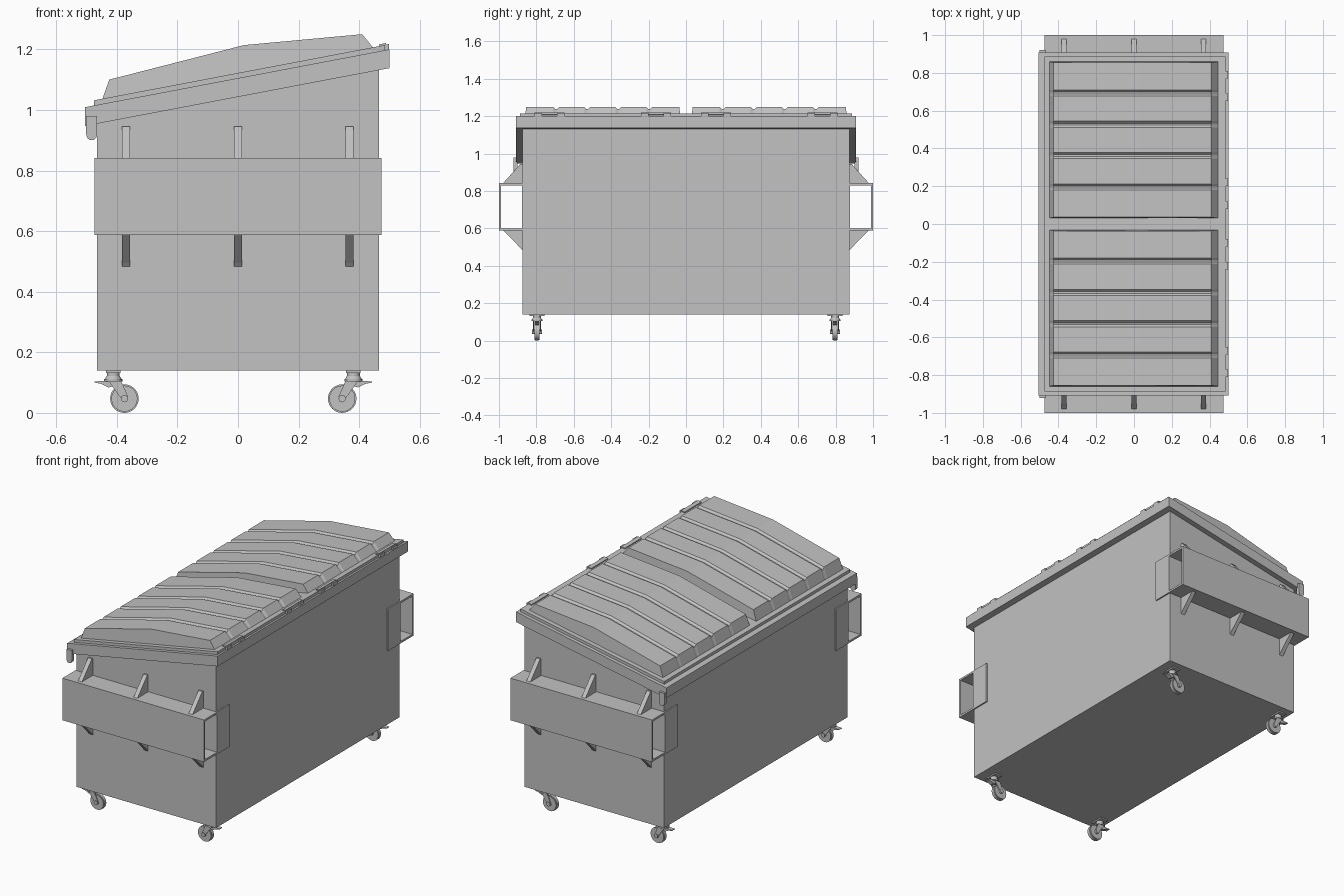
import bpy, bmesh, math
from mathutils import Matrix, Vector

cube = bpy.data.objects.get("Cube")
if cube:
    bpy.data.objects.remove(cube, do_unlink=True)

GREY = (0.54, 0.54, 0.54, 1)
steel = bpy.data.materials.new("grey steel")
steel.use_nodes = True
steel.diffuse_color = GREY
steel.node_tree.nodes["Principled BSDF"].inputs["Base Color"].default_value = GREY


def finish(name, bm, smooth=False):
    bmesh.ops.recalc_face_normals(bm, faces=bm.faces)
    mesh = bpy.data.meshes.new(name)
    bm.to_mesh(mesh)
    bm.free()
    mesh.materials.append(steel)
    ob = bpy.data.objects.new(name, mesh)
    bpy.context.collection.objects.link(ob)
    if smooth:
        bpy.ops.object.select_all(action='DESELECT')
        ob.select_set(True)
        bpy.context.view_layer.objects.active = ob
        bpy.ops.object.shade_smooth_by_angle(angle=math.radians(35))
    return ob


def add_prism(bm, profile, axis, a, b):
    """Extrude a profile along axis x (points y,z) or axis y (points x,z)."""
    place = (lambda p, t: (t, p[0], p[1])) if axis == 'x' else (lambda p, t: (p[0], t, p[1]))
    face = bm.faces.new([bm.verts.new(place(p, a)) for p in profile])
    out = bmesh.ops.extrude_face_region(bm, geom=[face])
    move = Vector(place((0, 0), b - a))
    bmesh.ops.translate(bm, vec=move, verts=[v for v in out["geom"] if isinstance(v, bmesh.types.BMVert)])


def add_box(bm, x0, x1, y0, y1, z0, z1):
    add_prism(bm, [(x0, z0), (x1, z0), (x1, z1), (x0, z1)], 'y', y0, y1)


def add_cylinder(bm, centre, radius, depth, axis='z', sides=24, top=None):
    turn = Matrix.Rotation(math.pi / 2, 4, 'X') if axis == 'y' else Matrix()
    bmesh.ops.create_cone(bm, cap_ends=True, segments=sides, radius1=radius,
                          radius2=radius if top is None else top, depth=depth,
                          matrix=Matrix.Translation(centre) @ turn)


def prism(name, profile, axis, a, b):
    bm = bmesh.new()
    add_prism(bm, profile, axis, a, b)
    return finish(name, bm)


def slope(x, lift=0):
    """Height of the slanted rim top at x."""
    return 1.105 + 0.19 * x + lift


def slanted(x0, x1, low, high):
    return [(x0, slope(x0, low)), (x1, slope(x1, low)), (x1, slope(x1, high)), (x0, slope(x0, high))]


# Bin body and slanted rim
prism("bin_body", [(-0.465, 0.14), (0.465, 0.14), (0.465, slope(0.465, -0.03)),
                   (-0.465, slope(-0.465, -0.03))], 'y', -0.875, 0.875)
prism("rim", slanted(-0.505, 0.5, -0.062, 0), 'y', -0.908, 0.908)
prism("lid_flange", slanted(-0.475, 0.485, -0.01, 0.017), 'y', -0.887, 0.887)

# Two domed lids with V grooves running front to back of each lid
CREST = [(-0.425, 1.10), (0.02, 1.214), (0.41, 1.25)]


def lid(name, side):
    start, pitch, panels = 0.03, 0.166, 5
    stations = [(start, 0)]
    for i in range(1, panels):
        y = start + pitch * i
        stations += [(y - 0.016, 0), (y - 0.005, 0.012), (y + 0.005, 0.012), (y + 0.016, 0)]
    stations.append((start + pitch * panels, 0))
    bm = bmesh.new()
    rows = []
    for i, (y, drop) in enumerate(stations):
        inset = 0.006 if i == 0 else -0.006 if i == len(stations) - 1 else 0
        row = [(-0.45, y, slope(-0.45, 0.01))]
        row += [(x, y + inset, z - drop) for x, z in CREST]
        row.append((0.45, y, slope(0.45, 0.01)))
        rows.append([bm.verts.new((x, side * yy, z)) for x, yy, z in row])
    for a, b in zip(rows, rows[1:]):
        for j in range(len(a)):
            k = (j + 1) % len(a)
            bm.faces.new((a[j], a[k], b[k], b[j]))
    bm.faces.new(rows[0])
    bm.faces.new(rows[-1])
    finish(name, bm)


for side, label in ((-1, "front"), (1, "back")):
    lid(label + "_lid", side)

    # Lid hinges along the high edge
    for n, y in enumerate((0.16, 0.73)):
        bm = bmesh.new()
        cy = side * y
        add_prism(bm, slanted(0.465, 0.488, 0.01, 0.023), 'y', cy - 0.08, cy + 0.08)
        for off in (-0.06, 0.06):
            add_prism(bm, slanted(0.48, 0.498, -0.005, 0.018), 'y', cy + off - 0.02, cy + off + 0.02)
        finish(f"{label}_hinge_{n + 1}", bm)

    # Fork pocket: open sleeve with plates lapping the body sides
    s = side
    bm = bmesh.new()
    sleeve = [(0.87, 0.842), (1, 0.842), (1, 0.588), (0.87, 0.588),
              (0.87, 0.6), (0.988, 0.6), (0.988, 0.83), (0.87, 0.83)]
    add_prism(bm, [(s * y, z) for y, z in sleeve], 'x', -0.473, 0.473)
    for x in (-0.473, 0.463):
        add_box(bm, x, x + 0.01, s * 0.757, s * 0.877, 0.588, 0.842)
    finish(label + "_fork_pocket", bm)

    # Gussets above and below the pocket
    bm = bmesh.new()
    for x in (-0.37, 0, 0.368):
        upper = [(0.87, 0.84), (0.98, 0.84), (0.91, 0.917), (0.885, 0.945), (0.87, 0.945)]
        lower = [(0.87, 0.59), (0.978, 0.59), (0.885, 0.495), (0.875, 0.483), (0.87, 0.483)]
        for tri in (upper, lower):
            add_prism(bm, [(s * y, z) for y, z in tri], 'x', x - 0.013, x + 0.013)
    finish(label + "_gussets", bm)

    # Round-ended hook at the low corner
    arc = [(-0.483 + 0.018 * math.cos(a), 0.92 + 0.02 * math.sin(a))
           for a in (math.pi + math.pi * i / 8 for i in range(9))]
    prism(label + "_corner_hook", arc + [(-0.465, 0.98), (-0.501, 0.98)], 'y', s * 0.9, s * 0.922)

    # Swivel casters, trailing wheels turned towards the middle
    for x, d, end in ((-0.412, 1, "low"), (0.381, -1, "high")):
        cy = s * 0.797
        wx, wz = x + d * 0.037, 0.05
        name = f"{label}_{end}_caster"

        bm = bmesh.new()
        add_box(bm, x - 0.024, x + 0.024, cy - 0.04, cy + 0.04, 0.132, 0.141)
        add_cylinder(bm, (x, cy, 0.127), 0.021, 0.012)
        add_cylinder(bm, (x, cy, 0.117), 0.027, 0.009, top=0.022)
        add_cylinder(bm, (x, cy, 0.108), 0.03, 0.008)
        finish(name + "_swivel", bm, True)

        bm = bmesh.new()
        leg = [(x - d * 0.016, 0.106), (x + d * 0.026, 0.106),
               (wx + d * 0.012, wz + 0.004), (wx + d * 0.004, wz - 0.011), (wx - d * 0.01, wz - 0.004)]
        for off in (-0.022, 0.017):
            add_prism(bm, leg, 'y', cy + off, cy + off + 0.005)
        # brake lever sticking outwards
        lever = [(x - d * 0.005, 0.106), (x - d * 0.062, 0.104), (x - d * 0.062, 0.1),
                 (x - d * 0.04, 0.096), (x - d * 0.015, 0.084), (x, 0.088)]
        add_prism(bm, lever, 'y', cy - 0.013, cy + 0.013)
        finish(name + "_fork", bm)

        bm = bmesh.new()
        add_cylinder(bm, (wx, cy, wz), 0.043, 0.028, 'y', 32)
        add_cylinder(bm, (wx, cy, wz), 0.047, 0.018, 'y', 32)
        add_cylinder(bm, (wx, cy, wz), 0.012, 0.054, 'y', 16)
        # rest the tyre on the ground
        bmesh.ops.translate(bm, vec=(0, 0, -0.003), verts=bm.verts)
        finish(name + "_wheel", bm, True)
